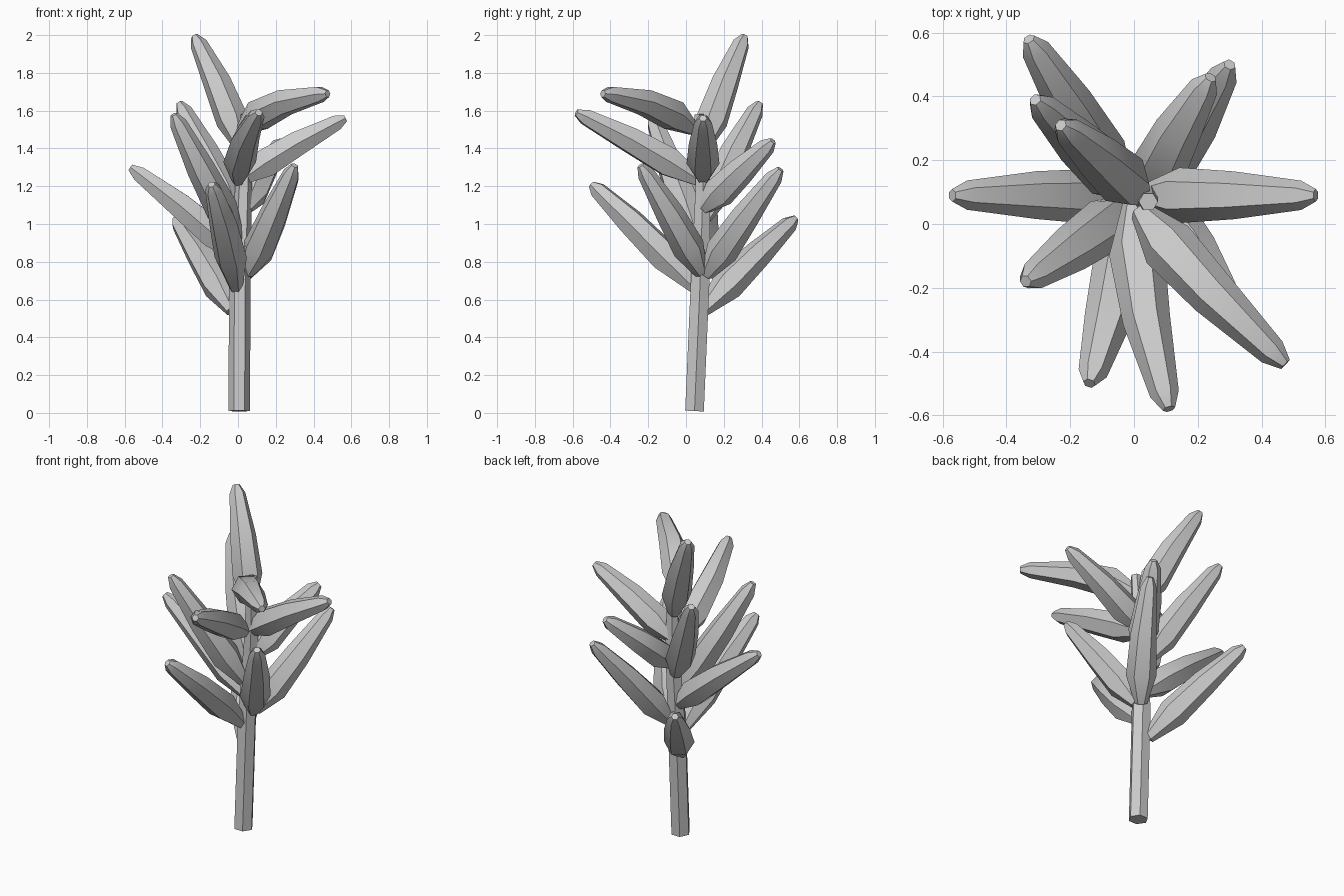
import bpy, bmesh, math
from mathutils import Vector

if "Cube" in bpy.data.objects:
    bpy.data.objects.remove(bpy.data.objects["Cube"])

def tube(name, pts, radii, sides=6, up=Vector((0, 0, 1))):
    """Loft a low-poly tube through centre points with a radius at each."""
    bm = bmesh.new()
    rings = []
    for i, (p, r) in enumerate(zip(pts, radii)):
        d = (pts[min(i + 1, len(pts) - 1)] - pts[max(i - 1, 0)]).normalized()
        a = d.cross(up).normalized()
        b = a.cross(d)
        rings.append([bm.verts.new(p + r * (a * math.cos(t) + b * math.sin(t)))
                      for t in (2 * math.pi * k / sides for k in range(sides))])
    for r0, r1 in zip(rings, rings[1:]):
        for k in range(sides):
            n = (k + 1) % sides
            bm.faces.new((r0[k], r0[n], r1[n], r1[k]))
    bm.faces.new(rings[0][::-1])
    bm.faces.new(rings[-1])
    bmesh.ops.recalc_face_normals(bm, faces=bm.faces[:])
    me = bpy.data.meshes.new(name)
    bm.to_mesh(me)
    bm.free()
    ob = bpy.data.objects.new(name, me)
    bpy.context.collection.objects.link(ob)
    bpy.context.view_layer.objects.active = ob
    ob.select_set(True)
    bpy.ops.object.shade_smooth_by_angle(angle=math.radians(50))
    ob.select_set(False)

def leaf(i, base, mid, tip):
    """Fleshy leaf: thin root, wide belly, blunt end, bent through mid."""
    b, m, e = Vector(base), Vector(mid), Vector(tip)
    c = 2 * m - (b + e) / 2
    pts = [(1 - t)**2 * b + 2 * t * (1 - t) * c + t * t * e
           for t in (0, 0.25, 0.58, 0.93, 1.0)]
    tube(f"leaf_{i}", pts, (0.035, 0.087, 0.075, 0.046, 0.02))

# stem
tube("stem", [Vector(p) for p in ((0.006, 0.045, 0.01), (0.01, 0.075, 0.7),
     (0.03, 0.09, 1.2), (0.045, 0.07, 1.58))],
     (0.057, 0.057, 0.045, 0.03), up=Vector((0, 1, 0)))

# leaves, from lowest to highest: root, middle, tip
leaves = [
    ((-0.03, 0.09, 0.54), (-0.18, 0.34, 0.80), (-0.33, 0.58, 1.03)),
    ((-0.01, 0.05, 0.66), (-0.07, -0.25, 0.97), (-0.14, -0.50, 1.21)),
    ((0.04, 0.11, 0.73), (0.17, 0.28, 0.99), (0.30, 0.50, 1.29)),
    ((0.05, 0.08, 0.74), (0.17, -0.06, 1.01), (0.30, -0.24, 1.31)),
    ((0.00, 0.08, 0.83), (-0.26, 0.09, 1.06), (-0.57, 0.09, 1.30)),
    ((0.00, 0.06, 0.92), (-0.17, -0.06, 1.24), (-0.34, -0.18, 1.58)),
    ((0.00, 0.10, 1.03), (-0.15, 0.23, 1.33), (-0.31, 0.39, 1.64)),
    ((0.04, 0.09, 1.08), (0.12, 0.26, 1.25), (0.24, 0.46, 1.44)),
    ((0.03, 0.09, 1.24), (0.27, 0.09, 1.40), (0.57, 0.09, 1.56)),
    ((0.00, 0.07, 1.23), (0.03, -0.25, 1.42), (0.11, -0.58, 1.59)),
    ((0.02, 0.04, 1.50), (0.21, -0.18, 1.63), (0.475, -0.44, 1.69)),
    ((0.02, 0.09, 1.40), (-0.09, 0.19, 1.70), (-0.23, 0.31, 1.995)),
]
for i, l in enumerate(leaves, 1):
    leaf(i, *l)
